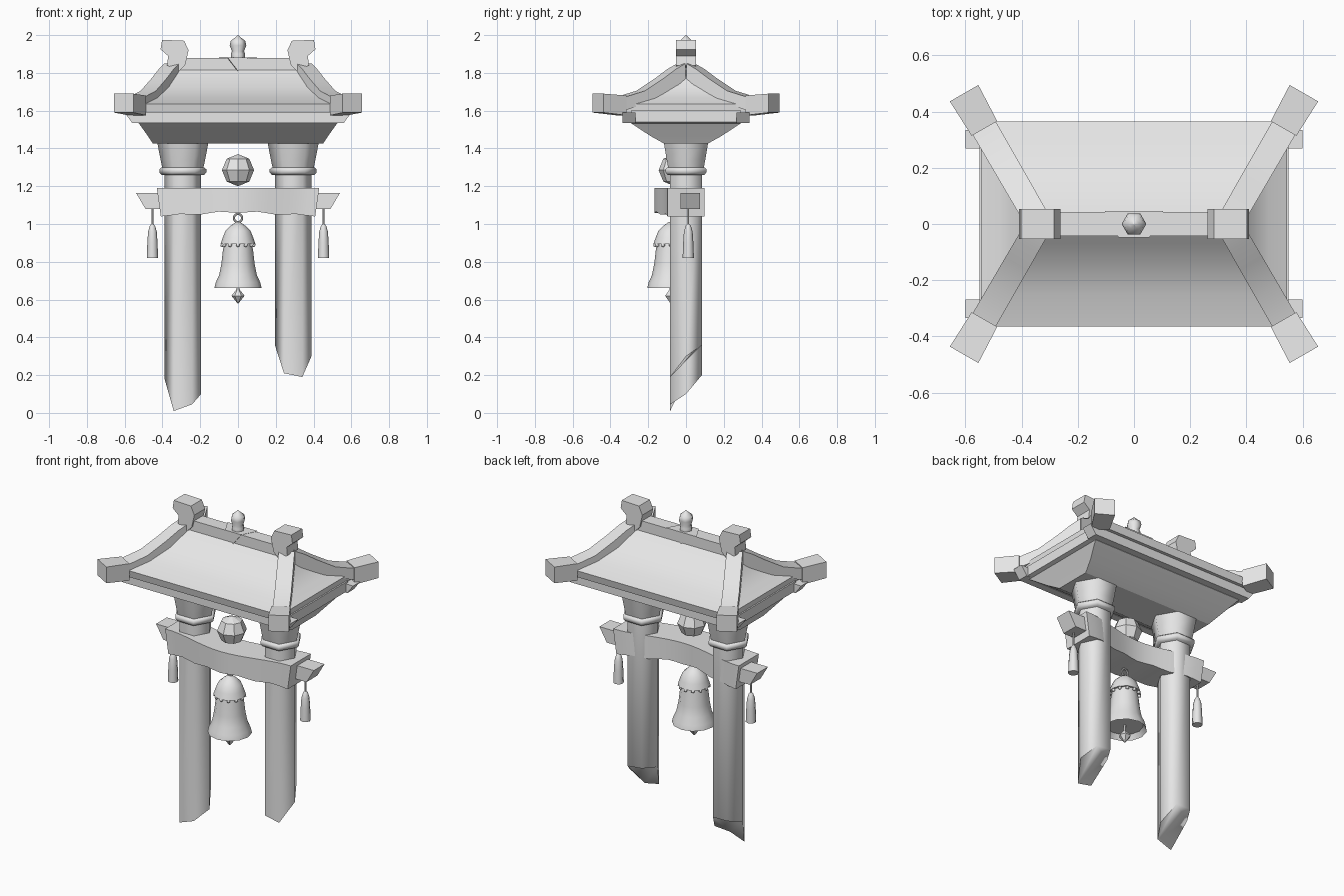
import bpy, bmesh, math
from mathutils import Vector

if "Cube" in bpy.data.objects:
    bpy.data.objects.remove(bpy.data.objects["Cube"], do_unlink=True)

stone = bpy.data.materials.new("light_grey")
stone.use_nodes = True
stone.diffuse_color = (0.8, 0.8, 0.8, 1)
stone.node_tree.nodes["Principled BSDF"].inputs["Base Color"].default_value = (0.8, 0.8, 0.8, 1)


def finish(name, bm, angle=0):
    bmesh.ops.recalc_face_normals(bm, faces=bm.faces)
    mesh = bpy.data.meshes.new(name)
    bm.to_mesh(mesh)
    bm.free()
    mesh.materials.append(stone)
    obj = bpy.data.objects.new(name, mesh)
    bpy.context.collection.objects.link(obj)
    if angle:
        bpy.ops.object.select_all(action='DESELECT')
        obj.select_set(True)
        bpy.context.view_layer.objects.active = obj
        bpy.ops.object.shade_smooth_by_angle(angle=math.radians(angle))
    return obj


def loft(name, rings, angle=0):
    """Skin a row of closed rings and cap both ends."""
    bm = bmesh.new()
    rows = [[bm.verts.new(p) for p in ring] for ring in rings]
    n = len(rows[0])
    for a, b in zip(rows, rows[1:]):
        for i in range(n):
            j = (i + 1) % n
            bm.faces.new((a[i], a[j], b[j], b[i]))
    bm.faces.new(rows[0])
    bm.faces.new(rows[-1])
    return finish(name, bm, angle)


def circle(cx, cy, r, z, n=6):
    return [(cx + r * math.cos(2 * math.pi * i / n), cy + r * math.sin(2 * math.pi * i / n), z)
            for i in range(n)]


def turned(name, cx, cy, profile, n=6, angle=0):
    return loft(name, [circle(cx, cy, r, z, n) for r, z in profile], angle)


def rect(hx, hy, z):
    return [(-hx, -hy, z), (hx, -hy, z), (hx, hy, z), (-hx, hy, z)]


def slab(name, outline, y0, y1):
    """Extrude an x-z outline along y."""
    return loft(name, [[(x, y, z) for x, z in outline] for y in (y0, y1)])


sides = (("right", -1), ("left", 1))

# Hexagonal pillars with broken slanted feet, collars and flared capitals
feet = {"right": (0.10, 0.20, 0.20, 0.18, 0.01, 0.045),
        "left": (0.30, 0.36, 0.37, 0.36, 0.21, 0.19)}
for side, s in sides:
    x = 0.292 * s
    foot = [(px, py, z) for (px, py, _), z in zip(circle(x, 0, 0.097, 0), feet[side])]
    loft(side + "_pillar", [foot, circle(x, 0, 0.097, 1.28)], 62)
    turned(side + "_collar", x, 0, [(0.113, 1.26), (0.124, 1.273), (0.124, 1.29), (0.113, 1.3)], angle=62)
    turned(side + "_capital", x, 0, [(0.105, 1.28), (0.118, 1.34), (0.137, 1.44)], angle=62)

# Crossbeam bowing forward between the pillars
rings = []
for i in range(17):
    x = -0.43 + 0.86 * i / 16
    bow = math.cos(math.pi * x / 0.86) ** 2
    low = 1.04 + 0.018 * bow + 0.01 * math.sin(2 * math.pi * x / 0.43) ** 2
    y = -0.07 * bow
    rings.append([(x, y - 0.098, 1.19), (x, y + 0.098, 1.19),
                  (x * 0.95, y + 0.098, low), (x * 0.95, y - 0.098, low)])
loft("crossbeam", rings, 40)

# Beam end brackets and hanging tassels
for side, s in sides:
    slab(side + "_bracket", [(0.40 * s, 1.08), (0.49 * s, 1.08), (0.54 * s, 1.165), (0.40 * s, 1.165)],
         -0.03, 0.075)
    turned(side + "_tassel_cord", 0.453 * s, 0.012, [(0.006, 0.98), (0.006, 1.1)])
    turned(side + "_tassel", 0.453 * s, 0.012,
           [(0.03, 0.82), (0.027, 0.9), (0.023, 0.96), (0.014, 0.99), (0.006, 1.0)], 8, 50)

# Faceted ball above the beam
bm = bmesh.new()
bmesh.ops.create_uvsphere(bm, u_segments=8, v_segments=4, radius=0.085)
bmesh.ops.translate(bm, verts=bm.verts, vec=(0, -0.06, 1.285))
finish("ball", bm)

# Bell with flared skirt, domed cap, beads, hook and clapper
by = -0.08
turned("bell_body", 0, by, [(0.105, 0.69), (0.125, 0.66), (0.118, 0.69), (0.1, 0.73), (0.088, 0.79),
                            (0.08, 0.86), (0.07, 0.92)], 12, 50)
turned("bell_cap", 0, by, [(0.07, 0.9), (0.092, 0.895), (0.08, 0.93), (0.066, 0.965),
                           (0.04, 0.99), (0.012, 1.01)], 12, 50)
turned("clapper", 0, by, [(0.003, 0.58), (0.035, 0.62), (0.003, 0.66)])
turned("clapper_rod", 0, by, [(0.008, 0.64), (0.008, 0.72)])
bm = bmesh.new()
for px, py, pz in circle(0, by, 0.083, 0.888, 12):
    made = bmesh.ops.create_icosphere(bm, subdivisions=1, radius=0.011)
    bmesh.ops.translate(bm, verts=made["verts"], vec=(px, py, pz))
finish("bell_beads", bm, 60)
bpy.ops.mesh.primitive_torus_add(location=(0, by, 1.032), rotation=(math.pi / 2, 0, 0), major_radius=0.022,
                                 minor_radius=0.006, major_segments=12, minor_segments=6)
hook = bpy.context.object
hook.name = "bell_hook"
hook.data.materials.append(stone)

# Tapered roof base, eave rails and concave hipped roof
loft("roof_base", [rect(0.45, 0.115, 1.425), rect(0.478, 0.19, 1.467), rect(0.525, 0.29, 1.533),
                   rect(0.55, 0.29, 1.54), rect(0.55, 0.29, 1.6)], 25)
for name, s in (("front", -1), ("back", 1)):
    slab(name + "_eave_rail", [(-0.56, 1.535), (0.56, 1.535), (0.6, 1.59), (-0.6, 1.59)], 0.268 * s, 0.335 * s)
loft("roof", [rect(0.54, 0.355, 1.59), rect(0.545, 0.365, 1.635), rect(0.48, 0.25, 1.668),
              rect(0.42, 0.145, 1.725), rect(0.375, 0.07, 1.79), rect(0.355, 0.03, 1.825)], 25)

# Hip ridges sweeping down to upturned corner blocks
ridge_path = [(-0.03, 1.85, 1.76), (0.03, 1.82, 1.73), (0.107, 1.77, 1.69), (0.22, 1.705, 1.635),
              (0.35, 1.67, 1.6)]
block_path = [(0.335, 1.68, 1.575), (0.48, 1.69, 1.59)]


def hip(name, path, widths, sx, sy, angle=0):
    along, across = Vector((0.5, 0.866)), Vector((0.866, -0.5))
    rings = []
    for i, (d, top, low) in enumerate(path):
        w = widths[0] + (widths[1] - widths[0]) * i / (len(path) - 1)
        mid = Vector((0.365, 0.05)) + along * d
        a, b = mid - across * w / 2, mid + across * w / 2
        rings.append([(p.x * sx, p.y * sy, z) for p, z in ((a, top), (b, top), (b, low), (a, low))])
    loft(name, rings, angle)


for side, sx in sides:
    for end, sy in (("front", -1), ("back", 1)):
        hip(f"{end}_{side}_hip_ridge", ridge_path, (0.09, 0.095), sx, sy, 30)
        hip(f"{end}_{side}_corner_block", block_path, (0.105, 0.117), sx, sy)

# Top ridge with flared end blocks
slab("top_ridge", [(-0.33, 1.79), (0.33, 1.79), (0.33, 1.878), (-0.33, 1.878)], -0.042, 0.042)
for side, s in sides:
    slab(side + "_ridge_block", [(x * s, z) for x, z in (
        (0.41, 1.925), (0.402, 1.975), (0.285, 1.97), (0.262, 1.92), (0.28, 1.84), (0.31, 1.81),
        (0.375, 1.84), (0.37, 1.89))], -0.053, 0.053)

# Wedge ornament and hexagonal finial
loft("ridge_wedge", [[(-w, y, 1.882), (w, y, 1.882), (0, y, 1.81)] for w, y in ((0.055, -0.048), (0.104, 0.046))])
turned("finial", 0, 0, [(0.036, 1.87), (0.038, 1.9), (0.032, 1.915), (0.044, 1.945), (0.038, 1.97),
                        (0.018, 1.985), (0.003, 2.0)], angle=62)
